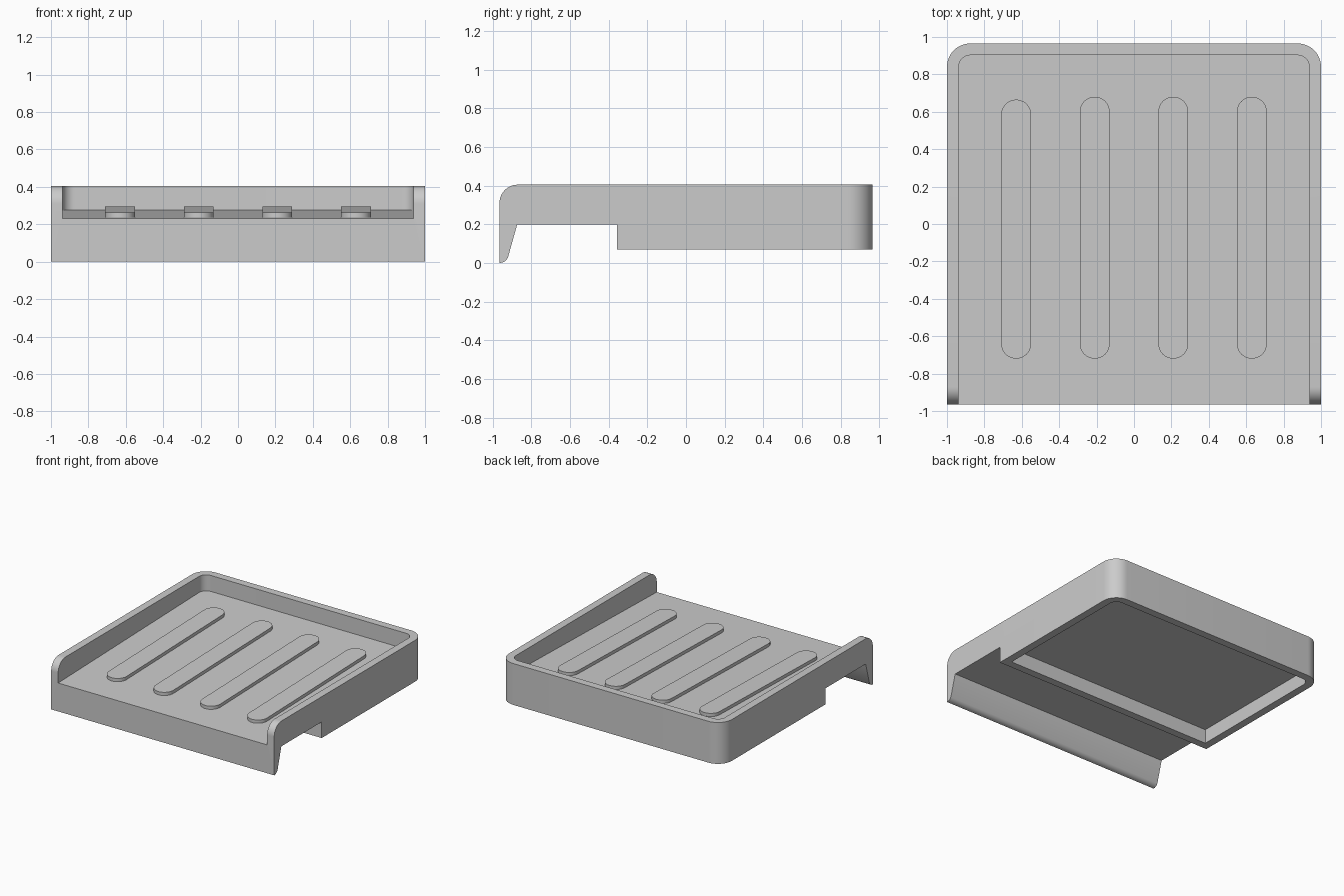
import bpy, bmesh, math
from mathutils import Vector

if "Cube" in bpy.data.objects:
    bpy.data.objects.remove(bpy.data.objects["Cube"])

grey = bpy.data.materials.new("matte_grey")
grey.use_nodes = True
COLOUR = (0.6, 0.6, 0.6, 1)
grey.diffuse_color = COLOUR
grey.node_tree.nodes["Principled BSDF"].inputs["Base Color"].default_value = COLOUR

FRONT, BACK, WALL = -0.965, 0.965, 0.0625


def floor_z(y):
    """Height of the tray floor, which drains towards the front."""
    return 0.23 + 0.0245 * (y - FRONT)


def arc(cx, cy, r, start, end, steps):
    angles = [math.radians(start + (end - start) * i / steps) for i in range(steps + 1)]
    return [(cx + r * math.cos(a), cy + r * math.sin(a)) for a in angles]


def make_prism(name, points, offset):
    """Extrude a closed 3D outline by an offset."""
    bm = bmesh.new()
    face = bm.faces.new([bm.verts.new(p) for p in points])
    new = bmesh.ops.extrude_face_region(bm, geom=[face])["geom"]
    bmesh.ops.translate(bm, vec=offset, verts=[v for v in new if isinstance(v, bmesh.types.BMVert)])
    bmesh.ops.recalc_face_normals(bm, faces=bm.faces)
    mesh = bpy.data.meshes.new(name)
    bm.to_mesh(mesh)
    bm.free()
    mesh.materials.append(grey)
    obj = bpy.data.objects.new(name, mesh)
    bpy.context.collection.objects.link(obj)
    return obj


def side_prism(name, profile, half_width, back, radius):
    """Extrude a (y, z) profile across x and round its two upright back edges."""
    obj = make_prism(name, [(-half_width, y, z) for y, z in profile],
                     Vector((2 * half_width, 0, 0)))
    bm = bmesh.new()
    bm.from_mesh(obj.data)
    edges = [e for e in bm.edges
             if all(abs(v.co.y - back) < 1e-4 for v in e.verts)
             and abs(e.verts[0].co.x - e.verts[1].co.x) < 1e-4]
    bmesh.ops.bevel(bm, geom=edges, offset=radius, segments=12, profile=0.5, affect='EDGES')
    bm.to_mesh(obj.data)
    bm.free()
    return obj


def activate(obj):
    bpy.ops.object.select_all(action='DESELECT')
    obj.select_set(True)
    bpy.context.view_layer.objects.active = obj


def cut(obj, cutter):
    cutter.hide_render = True
    mod = obj.modifiers.new("cut", 'BOOLEAN')
    mod.operation, mod.solver, mod.object = 'DIFFERENCE', 'EXACT', cutter
    activate(obj)
    bpy.ops.object.modifier_apply(modifier=mod.name)
    bpy.data.objects.remove(cutter)


# Body: side outline with drip lip, raised underside and rear base
outline = [(BACK, 0.07), (BACK, 0.405)]
outline += arc(FRONT + 0.095, 0.31, 0.095, 90, 180, 12)
outline += [(FRONT, 0), (-0.95, 0.002), (-0.935, 0.01), (-0.922, 0.025),
            (-0.873, 0.2), (-0.357, 0.2), (-0.357, 0.07)]
body = side_prism("tray_body", outline, 1, BACK, 0.125)

# Tray recess, open at the front
rear = BACK - WALL
cut(body, side_prism("tray_cutter", [
    (-1.2, floor_z(-1.2)), (rear, floor_z(rear)), (rear, 0.6), (-1.2, 0.6)],
    1 - WALL, rear, 0.0625))

# Hollow underneath the rear base
start = -0.357 + WALL
cut(body, side_prism("base_cutter", [
    (start, -0.1), (rear, -0.1), (rear, 0.185), (start, 0.185)],
    1 - WALL, rear, 0.0625))
activate(body)
bpy.ops.object.shade_smooth_by_angle(angle=math.radians(30))

# Raised support ribs following the slope of the floor
R = 0.08
for i, x in enumerate((-0.63, -0.21, 0.21, 0.63)):
    end = 0.665 if i == 0 else 0.68
    plan = arc(x, end - R, R, 0, 180, 20) + arc(x, -0.72 + R, R, 180, 360, 20)
    rib = make_prism(f"rib_{i + 1}", [(px, py, floor_z(py) - 0.01) for px, py in plan],
                     Vector((0, 0, 0.036)))
    activate(rib)
    bpy.ops.object.shade_smooth_by_angle(angle=math.radians(30))
